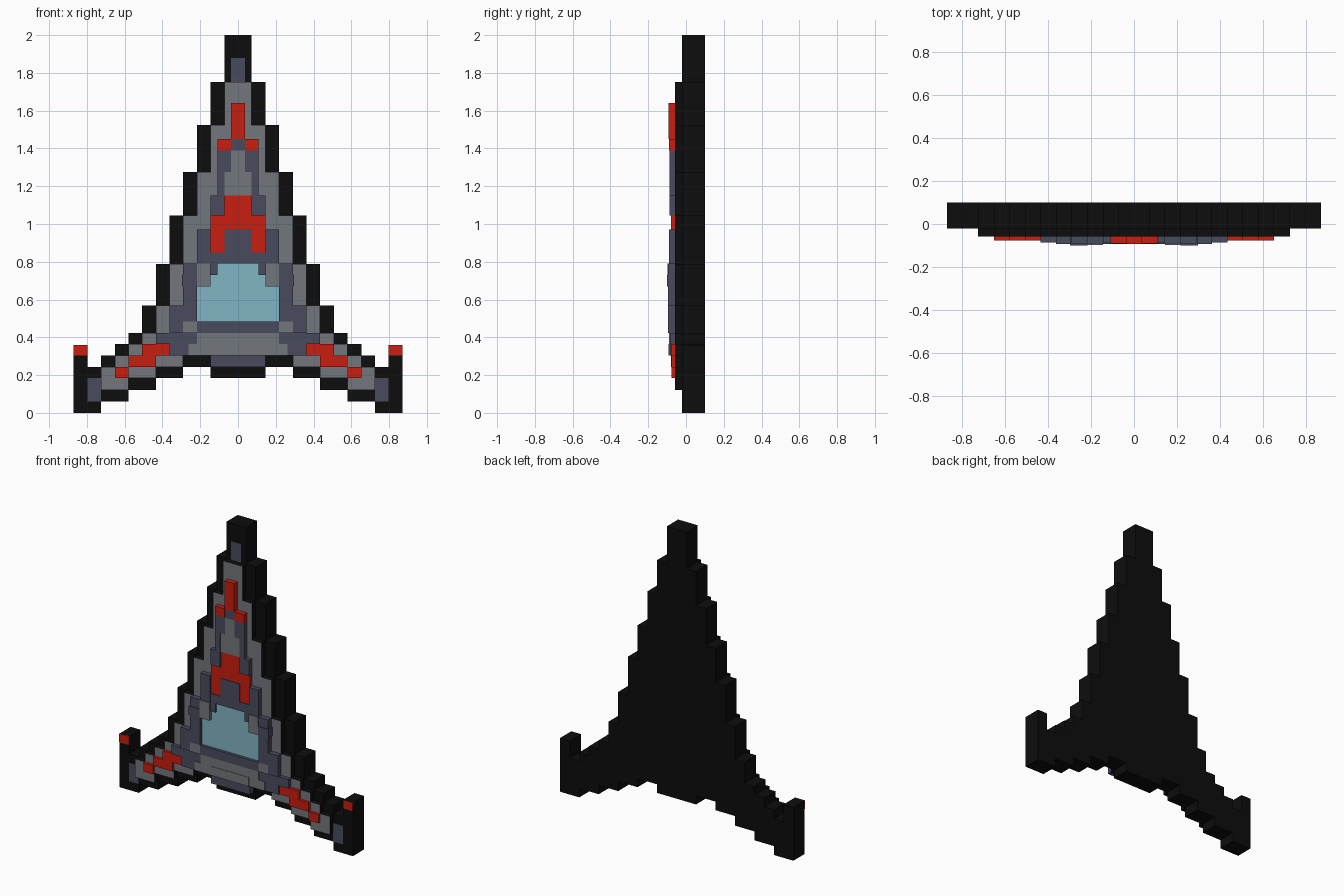
import bpy, bmesh

if "Cube" in bpy.data.objects:
    bpy.data.objects.remove(bpy.data.objects["Cube"])

U = 0.0725  # width of one grid step


def material(name, rgb):
    m = bpy.data.materials.new(name)
    m.diffuse_color = (*rgb, 1)
    m.use_nodes = True
    m.node_tree.nodes["Principled BSDF"].inputs["Base Color"].default_value = m.diffuse_color
    return m


BLACK = material("black", (0.004, 0.004, 0.004))
GREY = material("grey", (0.17, 0.18, 0.20))
DARK = material("slate", (0.065, 0.07, 0.11))
RED = material("red", (0.58, 0.013, 0.005))
CYAN = material("glass_blue", (0.22, 0.46, 0.55))


def finish(name, bm, mats):
    bmesh.ops.recalc_face_normals(bm, faces=bm.faces)
    me = bpy.data.meshes.new(name)
    for m in mats:
        me.materials.append(m)
    bm.normal_update()
    if len(mats) > 1:  # second colour goes on the front face
        for f in bm.faces:
            f.material_index = int(f.normal.y < -0.9)
    bm.to_mesh(me)
    bm.free()
    bpy.context.collection.objects.link(bpy.data.objects.new(name, me))


def stairs(corners):
    """Each corner is reached by a level step, then a vertical one."""
    pts = [corners[0]]
    for x, z in corners[1:]:
        pts += [(x, pts[-1][1]), (x, z)]
    return [p for i, p in enumerate(pts) if i == 0 or p != pts[i - 1]]


def slab(name, corners, y0, y1, mats):
    """Mirrored stepped outline extruded from front y0 to back y1."""
    half = [(x * U, z) for x, z in stairs(corners)]
    outline = [p for p in half if p[0] > 0]
    outline += [(-x, z) for x, z in reversed(outline)]
    bm = bmesh.new()
    f = bm.faces.new([bm.verts.new((x, y0, z)) for x, z in outline])
    ret = bmesh.ops.extrude_face_region(bm, geom=[f])
    moved = [v for v in ret["geom"] if isinstance(v, bmesh.types.BMVert)]
    bmesh.ops.translate(bm, verts=moved, vec=(0, y1 - y0, 0))
    finish(name, bm, mats)


def plates(name, rects, y, mat, back=-0.05):
    """Mirrored boxes (x0, x1 in steps, z0, z1); x0 = 0 spans the centre."""
    bm = bmesh.new()
    for x0, x1, z0, z1 in rects:
        spans = [(-x1, x1)] if x0 == 0 else [(x0, x1), (-x1, -x0)]
        for a, b in spans:
            vs = bmesh.ops.create_cube(bm, size=1)["verts"]
            bmesh.ops.scale(bm, verts=vs, vec=((b - a) * U, back - y, z1 - z0))
            bmesh.ops.translate(bm, verts=vs,
                                vec=((a + b) / 2 * U, (y + back) / 2, (z0 + z1) / 2))
    finish(name, bm, [mat])


# Stepped nose heights shared by both hull layers
nose = [0.568, 0.788, 1.045, 1.276, 1.523, 1.753]

# Black backing hull with wing tips
slab("hull_base",
     [(0, .185), (2, .243), (4, .185), (6, .12), (8, .06), (10, 0), (12, .36),
      (11, .243), (10, .303), (9, .364), (8, .424)]
     + [(7 - i, z) for i, z in enumerate(nose)] + [(1, 2.0)],
     -0.02, 0.10, [BLACK])

# Raised hull layer with grey front
slab("hull_front",
     [(0, .243), (2, .303), (4, .243), (6, .185), (8, .12), (10, .243),
      (9, .303), (8, .364), (7, .424)]
     + [(6 - i, z) for i, z in enumerate(nose)],
     -0.058, -0.02, [BLACK, GREY])

# Flush markings on the base
plates("nose_tip_inset", [(0, .5, 1.753, 1.88)], -0.022, DARK, -0.015)
plates("wing_tip_inset", [(10, 11, .06, .185)], -0.022, DARK, -0.015)
plates("wing_tip_light", [(11, 12, .303, .36)], -0.022, RED, -0.015)

# Nose details
plates("nose_stripe", [(0, .5, 1.45, 1.64)], -0.092, RED)
plates("nose_cheek", [(.5, 1.5, 1.39, 1.45)], -0.09, RED)
plates("nose_frame", [(0, .5, 1.39, 1.45), (.5, 1.5, 1.276, 1.39),
                      (1, 1.5, 1.15, 1.276), (1, 2, 1.045, 1.15)], -0.088, DARK)
plates("nose_panel", [(0, .5, 1.276, 1.39), (0, 1, 1.15, 1.276)], -0.085, GREY)

# Red collar and its surround
plates("collar", [(0, 1, 1.045, 1.15), (0, 2, .97, 1.045), (1, 2, .85, .97)],
       -0.08, RED)
plates("collar_core", [(0, 1, .79, .97), (1, 2, .79, .85), (1.5, 2, .73, .79)],
       -0.085, DARK)
plates("collar_side", [(2, 3, .79, .97)], -0.09, DARK)

# Cockpit window and frame
plates("cockpit_window", [(0, 3, .485, .67), (0, 2, .67, .73), (0, 1.5, .73, .79)],
       -0.075, CYAN)
plates("cockpit_corner", [(2, 3, .67, .79)], -0.097, GREY)
plates("cockpit_side", [(3, 4, .485, .79), (4, 5, .424, .568)], -0.094, DARK)
plates("cockpit_latch", [(3, 4.1, .67, .73)], -0.10, DARK)
plates("cockpit_sill", [(0, 3, .424, .485)], -0.094, DARK)
plates("sill_corner", [(3, 4, .424, .485)], -0.094, GREY)

# Lower body
plates("lower_panel", [(0, 3, .364, .424), (0, 3.6, .303, .364)], -0.09, GREY)
plates("lower_brace", [(3, 6, .364, .424), (3.6, 5, .303, .364)], -0.085, DARK)
plates("engine_plate", [(0, 2, .303, .364)], -0.093, GREY)
plates("engine_vent", [(0, 2, .243, .303)], -0.08, DARK)

# Wing stripes
plates("wing_stripe", [(5, 7, .303, .364), (6, 8, .243, .303), (8, 9, .185, .243)],
       -0.076, RED)
